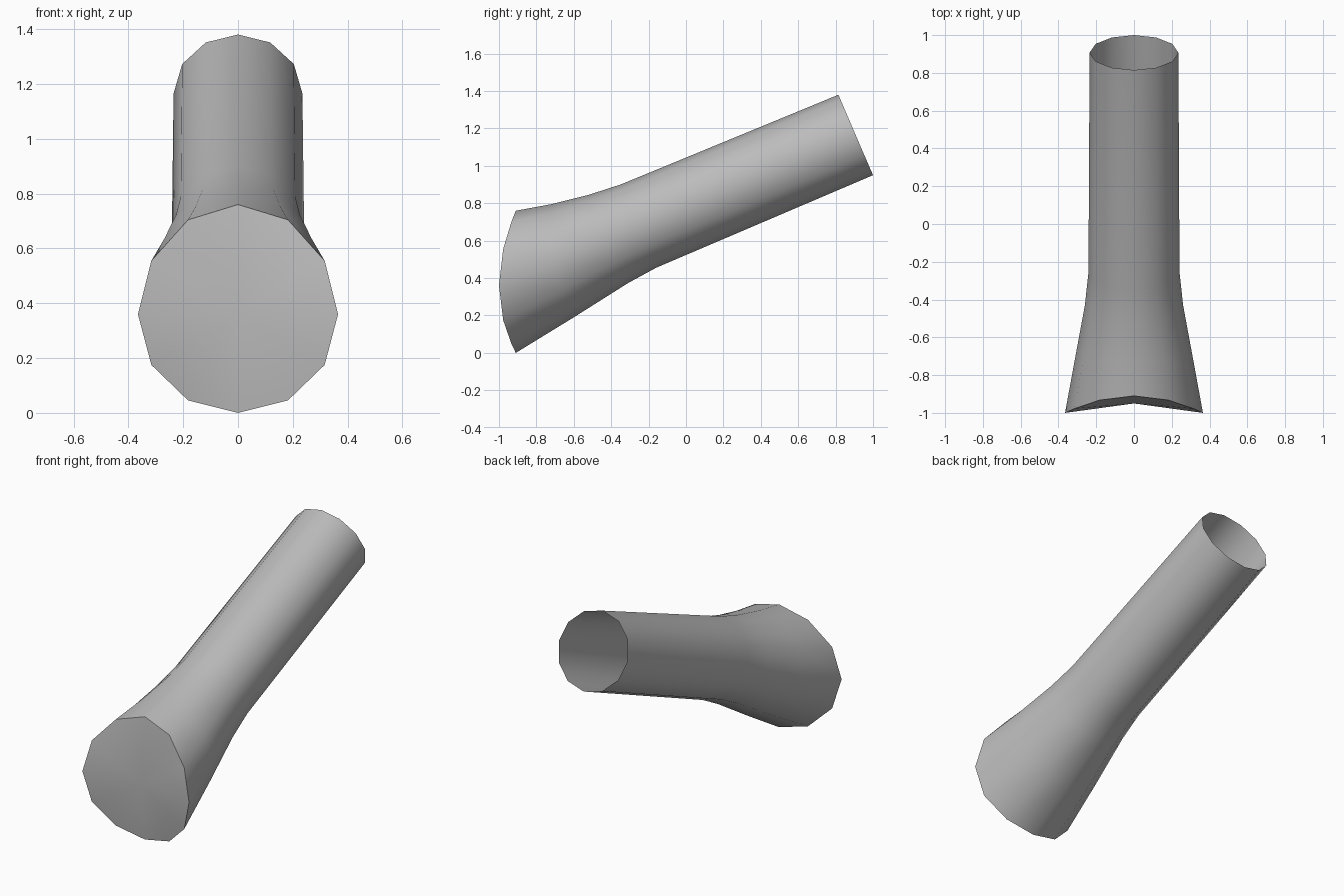
import bpy, bmesh, math

if "Cube" in bpy.data.objects:
    bpy.data.objects.remove(bpy.data.objects["Cube"])

SIDES = 12
# each ring: top (y, z), bottom (y, z), side (half width, y, z)
RINGS = [
    ((-0.91, 0.76), (-0.91, 0.00), (0.365, -1.00, 0.36)),
    ((-0.72, 0.795), (-0.60, 0.19), (0.31, -0.70, 0.482)),
    ((-0.52, 0.845), (-0.31, 0.373), (0.26, -0.43, 0.605)),
    ((-0.35, 0.90), (-0.16, 0.455), (0.241, -0.255, 0.678)),
    ((0.815, 1.38), (1.00, 0.95), (0.235, 0.907, 1.165)),
]

grey = bpy.data.materials.new("grey")
grey.diffuse_color = (0.5, 0.5, 0.5, 1)
grey.use_nodes = True
grey.node_tree.nodes["Principled BSDF"].inputs["Base Color"].default_value = grey.diffuse_color


def ring_point(ring, a):
    (ty, tz), (by, bz), (w, sy, sz) = ring
    c, s = math.cos(a), math.sin(a)
    my, mz = (ty + by) / 2, (tz + bz) / 2
    return (w * s,
            my + (ty - by) / 2 * c + (sy - my) * s * s,
            mz + (tz - bz) / 2 * c + (sz - mz) * s * s)


# flared tube, open at the raised back end
bm = bmesh.new()
loops = [[bm.verts.new(ring_point(r, math.tau * i / SIDES)) for i in range(SIDES)]
         for r in RINGS]
for a, b in zip(loops, loops[1:]):
    for i in range(SIDES):
        j = (i + 1) % SIDES
        bm.faces.new((a[i], b[i], b[j], a[j]))

# front cap, a fan around a centre point
centre = bm.verts.new((0, -0.95, 0.36))
for i in range(SIDES):
    bm.faces.new((loops[0][i], loops[0][(i + 1) % SIDES], centre))

bm.normal_update()
bm.faces.ensure_lookup_table()
if bm.faces[0].normal.x < 0:
    bmesh.ops.reverse_faces(bm, faces=bm.faces[:])
mesh = bpy.data.meshes.new("flared_tube")
bm.to_mesh(mesh)
bm.free()
mesh.materials.append(grey)
tube = bpy.data.objects.new("flared_tube", mesh)
bpy.context.collection.objects.link(tube)

# smooth wall, sharp cap rim
bpy.context.view_layer.objects.active = tube
tube.select_set(True)
bpy.ops.object.shade_smooth_by_angle(angle=math.radians(40))
